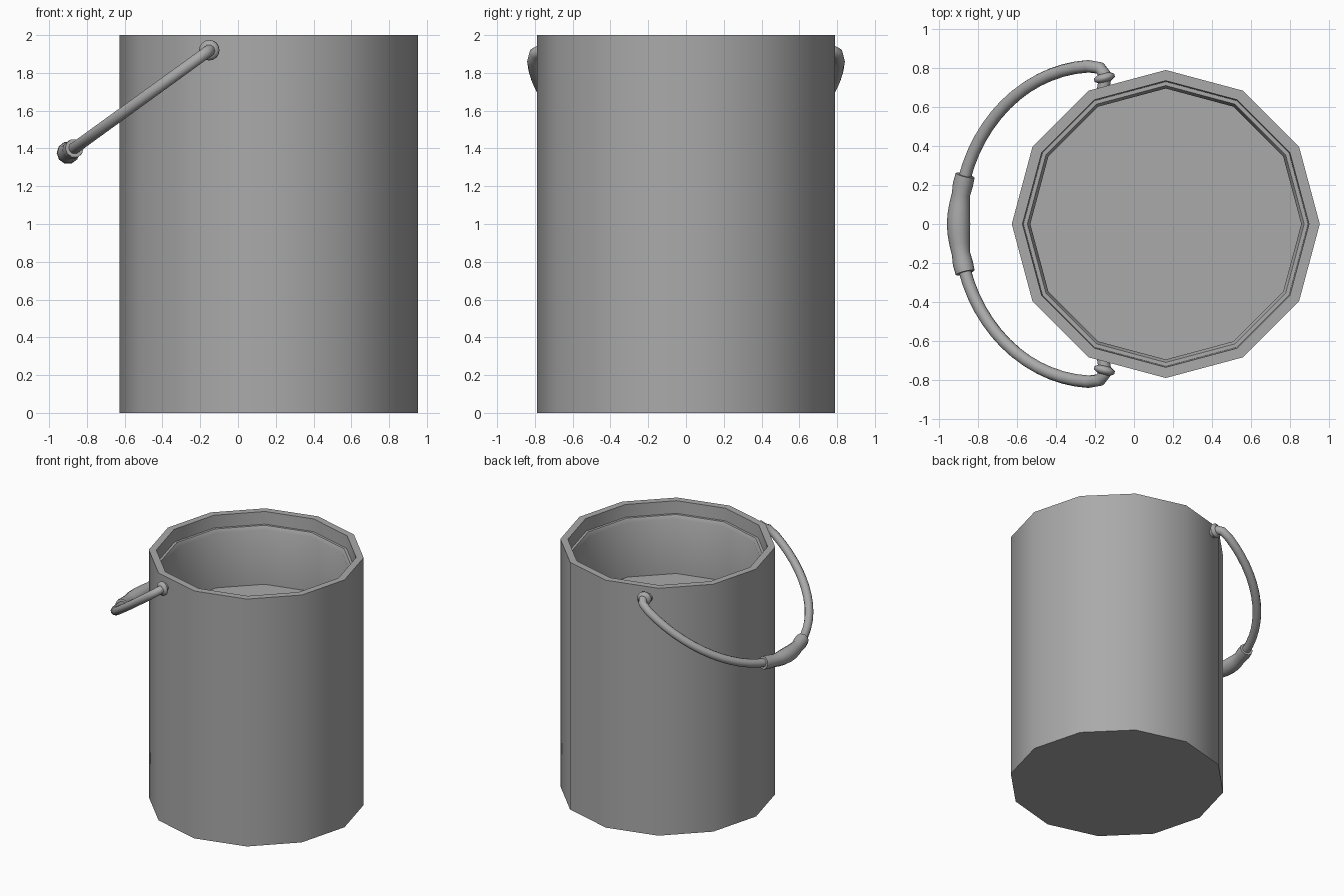
import bpy, bmesh, math
from mathutils import Vector

cube = bpy.data.objects.get("Cube")
if cube:
    bpy.data.objects.remove(cube, do_unlink=True)

grey = bpy.data.materials.new("plain grey")
grey.use_nodes = True
grey.diffuse_color = (0.4, 0.4, 0.4, 1)
grey.node_tree.nodes["Principled BSDF"].inputs["Base Color"].default_value = (0.4, 0.4, 0.4, 1)


def finish(obj, angle=40):
    bpy.ops.object.select_all(action='DESELECT')
    obj.select_set(True)
    bpy.context.view_layer.objects.active = obj
    if obj.type == 'CURVE':
        bpy.ops.object.convert(target='MESH')
        obj = bpy.context.object
    obj.data.materials.clear()
    obj.data.materials.append(grey)
    bpy.ops.object.shade_smooth_by_angle(angle=math.radians(angle))
    return obj


def lathe(name, profile, sides):
    """Spin (radius, height) points about z and cap both ends."""
    bm = bmesh.new()
    rings = [[bm.verts.new((r * math.cos(a), r * math.sin(a), z))
              for a in (math.tau * i / sides for i in range(sides))]
             for r, z in profile]
    for low, high in zip(rings, rings[1:]):
        for i in range(sides):
            j = (i + 1) % sides
            bm.faces.new((low[i], low[j], high[j], high[i]))
    bm.faces.new(rings[0][::-1])
    bm.faces.new(rings[-1])
    bmesh.ops.recalc_face_normals(bm, faces=bm.faces)
    mesh = bpy.data.meshes.new(name)
    bm.to_mesh(mesh)
    bm.free()
    obj = bpy.data.objects.new(name, mesh)
    bpy.context.collection.objects.link(obj)
    return obj


def tube(name, points, radii, depth):
    curve = bpy.data.curves.new(name, 'CURVE')
    curve.dimensions = '3D'
    curve.bevel_depth = depth
    curve.bevel_resolution = 3
    curve.use_fill_caps = True
    spline = curve.splines.new('POLY')
    spline.points.add(len(points) - 1)
    for p, co, r in zip(spline.points, points, radii):
        p.co = (*co, 1)
        p.radius = r
    obj = bpy.data.objects.new(name, curve)
    bpy.context.collection.objects.link(obj)
    return finish(obj, 50)


def on_handle(x, y):
    """Lift a plan point onto the tilted plane of the handle."""
    return Vector((x, y, 1.92 + 0.724 * (x + 0.15)))


def bow(angle):
    return on_handle(-0.2 - 0.7 * math.sin(angle), 0.81 * math.cos(angle))


# Twelve-sided can with a stepped rim and a raised inner floor
can = lathe("can_body", [(0.79, 0), (0.79, 2), (0.735, 2), (0.73, 1.9),
                         (0.71, 1.9), (0.695, 1.87), (0.695, 1.43)], 12)
can.location.x = 0.163
finish(can)

# Wire handle: a half-round bow with hooked ends entering the wall
hook = [on_handle(x, y) for x, y in
        [(-0.16, 0.68), (-0.15, 0.74), (-0.152, 0.77), (-0.175, 0.8)]]
arc = [bow(math.pi * (i + 0.5) / 33) for i in range(33)]
far_hook = [Vector((p.x, -p.y, p.z)) for p in reversed(hook)]
wire = hook + arc + far_hook
tube("wire_handle", wire, [1] * len(wire), 0.032)

# Moulded grip around the middle of the wire
swell = [0.05, 0.052, 0.047, 0.053, 0.058, 0.06]
radii = swell + swell[-2::-1]
half = math.asin(0.25 / 0.81)
grip = [bow(math.pi / 2 + half * (i / 5 - 1)) for i in range(len(radii))]
tube("handle_grip", grip, radii, 1.0)

# Rounded collars where the wire meets the can
for side, label in ((1, "back"), (-1, "front")):
    collar = lathe(label + "_collar", [(0.03, -0.022), (0.054, -0.008),
                                       (0.054, 0.008), (0.032, 0.022)], 16)
    collar.location = (-0.152, 0.75 * side, 1.92)
    normal = Vector((-0.26, 0.966 * side, 0))
    collar.rotation_euler = normal.to_track_quat('Z', 'Y').to_euler()
    finish(collar, 60)
